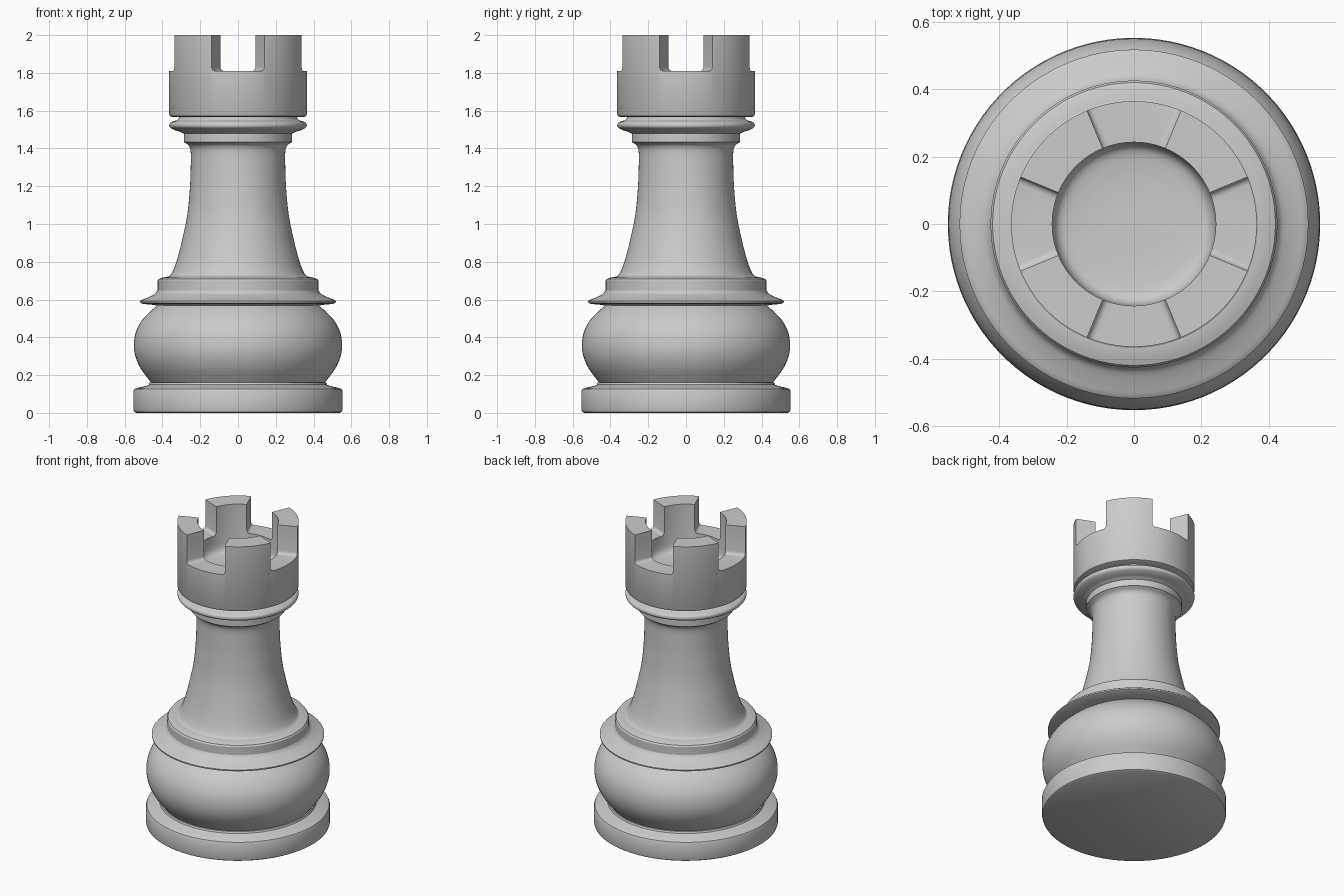
import bpy, bmesh
from math import sin, cos, pi, radians
from mathutils import Matrix, Vector

SEGMENTS = 100

if "Cube" in bpy.data.objects:
    bpy.data.objects.remove(bpy.data.objects["Cube"], do_unlink=True)

grey = bpy.data.materials.new("light_grey")
grey.use_nodes = True
grey.diffuse_color = (0.6, 0.6, 0.6, 1)
grey.node_tree.nodes["Principled BSDF"].inputs["Base Color"].default_value = (0.6, 0.6, 0.6, 1)


def curve(points, steps=6):
    """Smooth Catmull-Rom path through (radius, height) points."""
    p = [Vector(q) for q in points]
    p = [2 * p[0] - p[1]] + p + [2 * p[-1] - p[-2]]
    out = []
    for a, b, c, d in zip(p, p[1:], p[2:], p[3:]):
        for i in range(steps):
            t = i / steps
            out.append(0.5 * (2 * b + (c - a) * t + (2 * a - 5 * b + 4 * c - d) * t * t
                              + (3 * b - a - 3 * c + d) * t ** 3))
    return [tuple(v) for v in out] + [tuple(points[-1])]


def make_object(name, bm):
    bmesh.ops.recalc_face_normals(bm, faces=bm.faces)
    mesh = bpy.data.meshes.new(name)
    bm.to_mesh(mesh)
    bm.free()
    mesh.materials.append(grey)
    obj = bpy.data.objects.new(name, mesh)
    bpy.context.collection.objects.link(obj)
    return obj


def activate(obj):
    bpy.ops.object.select_all(action="DESELECT")
    obj.select_set(True)
    bpy.context.view_layer.objects.active = obj


def smooth(obj):
    activate(obj)
    bpy.ops.object.shade_smooth_by_angle(angle=radians(32))


def lathe(name, profile):
    """Closed solid of revolution, with its ends brought to the axis."""
    profile = [(0, profile[0][1])] + profile + [(0, profile[-1][1])]
    bm = bmesh.new()
    verts = [bm.verts.new((r, 0, z)) for r, z in profile]
    edges = [bm.edges.new(pair) for pair in zip(verts, verts[1:])]
    bmesh.ops.spin(bm, geom=verts + edges, axis=(0, 0, 1), cent=(0, 0, 0),
                   angle=2 * pi, steps=SEGMENTS, use_merge=True)
    bmesh.ops.remove_doubles(bm, verts=bm.verts, dist=0.0001)
    return make_object(name, bm)


# Base disc with a small raised step
foot = lathe("base_disc", [(0.54, 0), (0.55, 0.006), (0.553, 0.016), (0.553, 0.115),
                           (0.548, 0.126), (0.535, 0.132), (0.49, 0.142),
                           (0.472, 0.149), (0.468, 0.16)])

# Rounded belly
belly = lathe("belly", curve([(0.455, 0.155), (0.475, 0.18), (0.515, 0.235), (0.542, 0.295),
                              (0.551, 0.36), (0.54, 0.43), (0.505, 0.495),
                              (0.45, 0.55), (0.415, 0.575)]))

# Lipped collar above the belly
collar = lathe("lower_collar", [(0.415, 0.555), (0.425, 0.567), (0.45, 0.572), (0.505, 0.577),
                                (0.517, 0.583), (0.518, 0.592)]
               + curve([(0.51, 0.598), (0.475, 0.612), (0.44, 0.63), (0.426, 0.648)], 4)
               + [(0.426, 0.7), (0.42, 0.709), (0.4, 0.716), (0.37, 0.722)])

# Tapering column flaring at both ends
column = lathe("column", curve([(0.385, 0.715), (0.358, 0.73), (0.335, 0.775), (0.312, 0.85),
                                (0.288, 0.95), (0.267, 1.06), (0.254, 1.2), (0.25, 1.32),
                                (0.251, 1.385), (0.261, 1.415), (0.285, 1.433)]))

# Neck band and rounded ring
neck = lathe("neck_ring", [(0.275, 1.43), (0.287, 1.434), (0.287, 1.478), (0.3, 1.485)]
             + curve([(0.305, 1.488), (0.335, 1.497), (0.359, 1.51), (0.364, 1.525),
                      (0.355, 1.539), (0.325, 1.55), (0.314, 1.56), (0.314, 1.575)], 4))

# Hollow battlement with a dished floor
tower = lathe("battlement", [(0.35, 1.567), (0.36, 1.572), (0.365, 1.582), (0.365, 2),
                             (0.243, 2)]
              + curve([(0.243, 1.75), (0.235, 1.715), (0.21, 1.693), (0.14, 1.682)], 4)
              + [(0.05, 1.68)])


def notch_cutter(turn):
    """Wedge, rounded along the bottom, that opens one gap in the wall."""
    bm = bmesh.new()
    rings = []
    for r in (0.15, 0.6):
        x, y = r * sin(pi / 8), r * cos(pi / 8)
        rings.append([bm.verts.new(c) for c in ((-x, y, 1.81), (x, y, 1.81),
                                                (x, y, 2.1), (-x, y, 2.1))])
    inner, outer = rings
    bm.faces.new(inner)
    bm.faces.new(outer[::-1])
    for i in range(4):
        j = (i + 1) % 4
        bm.faces.new((inner[i], inner[j], outer[j], outer[i]))
    floor_edges = [bm.edges.get((inner[i], outer[i])) for i in (0, 1)]
    bmesh.ops.bevel(bm, geom=floor_edges, offset=0.02, segments=4, profile=0.5,
                    affect="EDGES")
    bm.transform(Matrix.Rotation(turn * pi / 2, 4, "Z"))
    return make_object("notch_cutter", bm)


# Four gaps, front, back and both sides
for turn in range(4):
    cutter = notch_cutter(turn)
    activate(tower)
    cut = tower.modifiers.new("notch", "BOOLEAN")
    cut.operation = "DIFFERENCE"
    cut.solver = "EXACT"
    cut.object = cutter
    bpy.ops.object.modifier_apply(modifier=cut.name)
    bpy.data.objects.remove(cutter, do_unlink=True)

for part in (foot, belly, collar, column, neck, tower):
    smooth(part)
